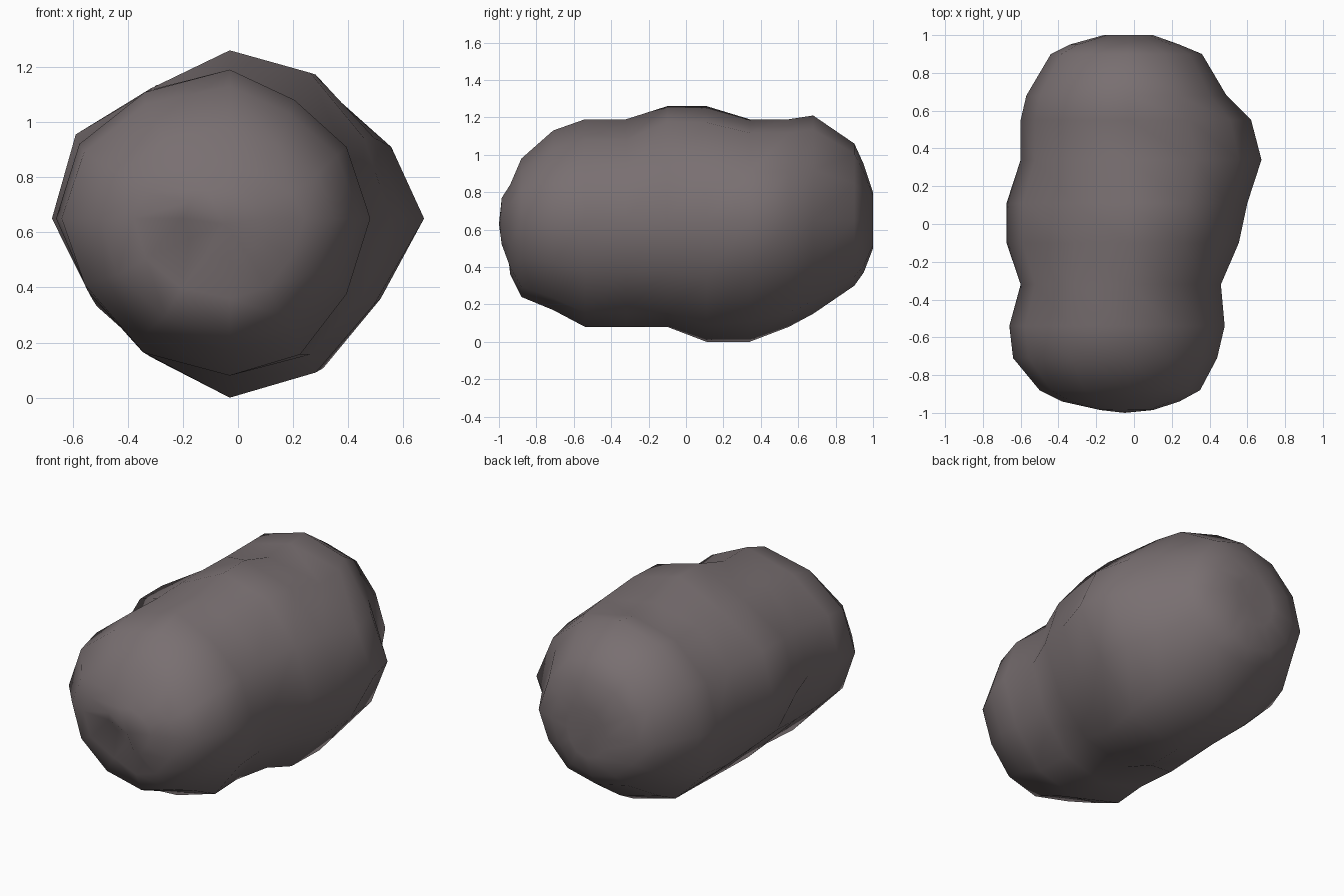
import bpy, bmesh, math

if "Cube" in bpy.data.objects:
    bpy.data.objects.remove(bpy.data.objects["Cube"])

# Cross-section stations: y, left x, right x, top z, bottom z
STATIONS = [
    (-.985, -.20, .10, .77, .50),
    (-.94, -.38, .24, .84, .36),
    (-.88, -.50, .35, .98, .24),
    (-.71, -.64, .44, 1.13, .17),
    (-.54, -.66, .48, 1.19, .08),
    (-.32, -.60, .46, 1.19, .08),
    (-.10, -.675, .555, 1.26, .08),
    (.11, -.675, .60, 1.26, .00),
    (.34, -.60, .675, 1.19, .00),
    (.55, -.60, .62, 1.19, .08),
    (.68, -.57, .49, 1.21, .15),
    (.90, -.44, .36, 1.06, .30),
    (.95, -.34, .24, .95, .37),
    (1.00, -.16, .10, .80, .50),
]
SIDES = 12
CX, CZ = -.03, .65
# Largest radius allowed along each diagonal (step of 30 degrees)
LIMIT = {1: .65, 2: .608, 4: .552, 7: .578, 8: .578, 10: .64, 11: .62}
# Dent low on the left of the front end: (ring, step) -> push inwards
DENT = {(0, 6): .03, (0, 7): .08, (0, 8): .08, (0, 9): .03, (1, 8): .04}

stone = bpy.data.materials.new("warm grey stone")
stone.diffuse_color = (.19, .16, .165, 1)
stone.use_nodes = True
stone.node_tree.nodes["Principled BSDF"].inputs["Base Color"].default_value = stone.diffuse_color

bm = bmesh.new()

# Lumpy body: rings made of four elliptical quadrants
rings = []
for n, (y, xl, xr, zt, zb) in enumerate(STATIONS):
    ring = []
    for i in range(SIDES):
        a = 2 * math.pi * i / SIDES
        c, s = math.cos(a), math.sin(a)
        dx = c * (xr - CX if c > 0 else CX - xl)
        dz = s * (zt - CZ if s > 0 else CZ - zb)
        k = .96 if i in (1, 11) else 1
        if i == 2 and y < -.2:          # flatter upper right shoulder in front
            k = .92
        k = min(k, LIMIT.get(i, 9) / math.hypot(dx, dz))
        ring.append(bm.verts.new((CX + dx * k, y + DENT.get((n, i), 0), CZ + dz * k)))
    rings.append(ring)
for a, b in zip(rings, rings[1:]):
    for i in range(SIDES):
        j = (i + 1) % SIDES
        bm.faces.new((a[i], a[j], b[j], b[i]))

# End caps: blunt front tip, dimpled back
for ring, tip in ((rings[0], (-.05, -1.0, .63)), (rings[-1], (-.03, .955, .66))):
    v = bm.verts.new(tip)
    for i in range(SIDES):
        bm.faces.new((ring[i], ring[(i + 1) % SIDES], v))

bmesh.ops.recalc_face_normals(bm, faces=bm.faces)
for f in bm.faces:
    f.smooth = True
mesh = bpy.data.meshes.new("boulder")
bm.to_mesh(mesh)
bm.free()
mesh.materials.append(stone)
rock = bpy.data.objects.new("boulder", mesh)
bpy.context.collection.objects.link(rock)
